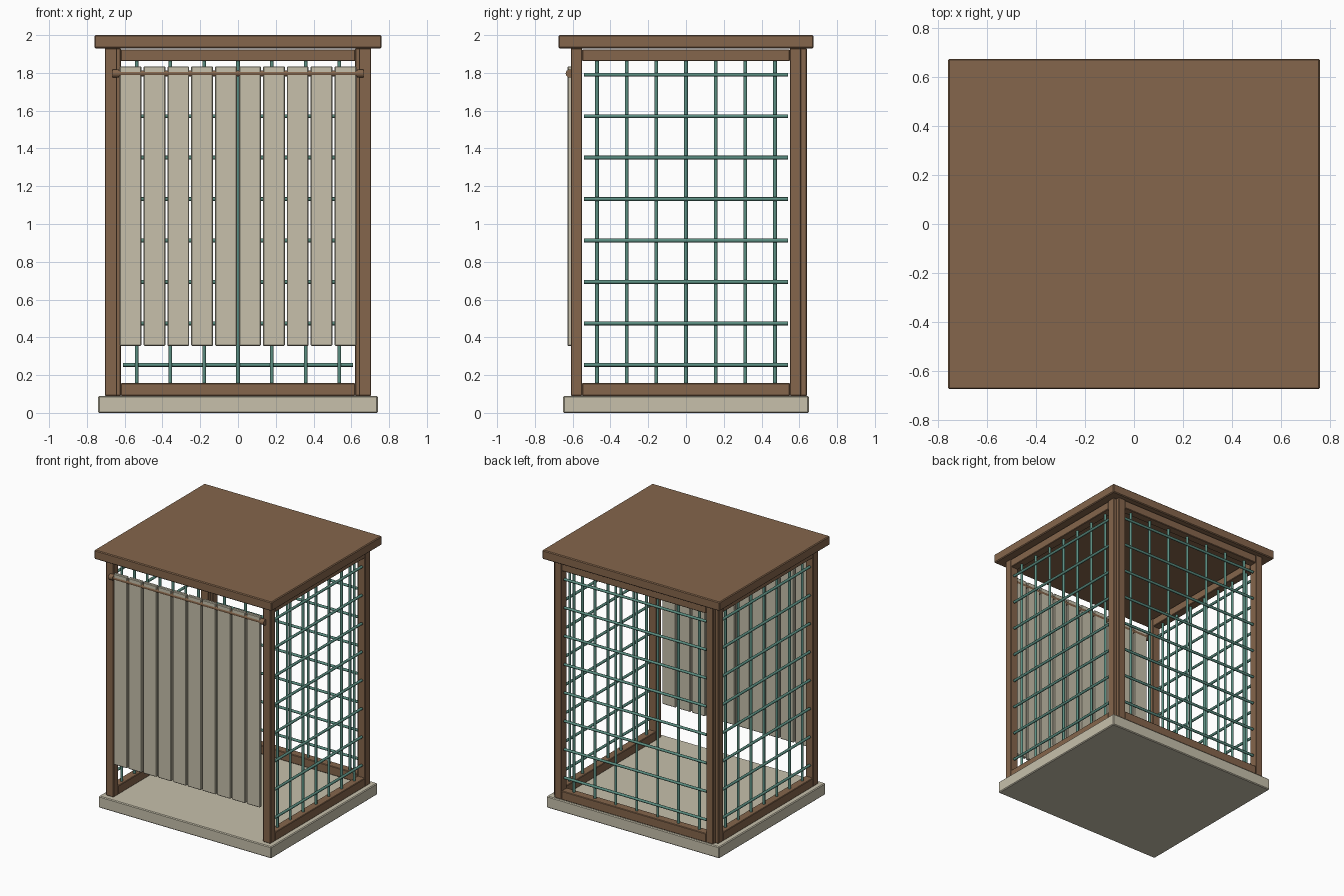
import bpy, math
from mathutils import Vector

cube = bpy.data.objects.get("Cube")
if cube:
    bpy.data.objects.remove(cube, do_unlink=True)


def material(name, rgb):
    m = bpy.data.materials.new(name)
    m.use_nodes = True
    m.diffuse_color = (*rgb, 1)
    bsdf = m.node_tree.nodes["Principled BSDF"]
    bsdf.inputs["Base Color"].default_value = (*rgb, 1)
    bsdf.inputs["Roughness"].default_value = 0.8
    return m


WOOD = material("brown wood", (0.235, 0.133, 0.072))
CREAM = material("cream", (0.57, 0.53, 0.41))
TEAL = material("teal", (0.105, 0.27, 0.22))


def finish(name, mat):
    ob = bpy.context.object
    ob.name = name
    ob.data.materials.append(mat)
    return ob


def box(name, lo, hi, mat, bevel=0.004):
    """Bevelled box between two opposite corners."""
    lo, hi = Vector(lo), Vector(hi)
    bpy.ops.mesh.primitive_cube_add(size=1, location=(lo + hi) / 2)
    ob = finish(name, mat)
    ob.data.transform(ob.matrix_world.to_3x3().to_4x4())
    for v in ob.data.vertices:
        v.co = Vector(a * b for a, b in zip(v.co, hi - lo))
    mod = ob.modifiers.new("soft edges", "BEVEL")
    mod.width = bevel
    mod.segments = 1
    return ob


def rod(name, start, end, radius, mat, sides=10):
    """Round bar from start to end."""
    start, end = Vector(start), Vector(end)
    d = end - start
    bpy.ops.mesh.primitive_cylinder_add(
        vertices=sides, radius=radius, depth=d.length,
        location=(start + end) / 2,
        rotation=d.to_track_quat("Z", "Y").to_euler())
    bpy.ops.object.shade_smooth_by_angle(angle=math.radians(40))
    return finish(name, mat)


FLOOR, EAVE = 0.09, 1.93
RAIL = 0.068          # rail height
POST = 0.06           # post width

# Base slab and flat roof
box("base_slab", (-0.74, -0.65, 0), (0.74, 0.65, FLOOR), CREAM, 0.006)
box("roof", (-0.76, -0.675, EAVE), (0.76, 0.675, 2), WOOD, 0.006)


def trellis_panel(name, half, inner, outer, place, spacing):
    """Framed trellis; place(u, d, z) maps along, depth and height to xyz."""
    def panel_box(part, u0, u1, z0, z1):
        a, b = Vector(place(u0, inner, z0)), Vector(place(u1, outer, z1))
        lo = [min(p) for p in zip(a, b)]
        hi = [max(p) for p in zip(a, b)]
        box(f"{name}_{part}", lo, hi, WOOD)

    clear = half - POST
    for side, s in (("a", -1), ("b", 1)):
        panel_box("post_" + side, s * clear, s * half, FLOOR, EAVE)
    panel_box("bottom_rail", -clear, clear, FLOOR, FLOOR + RAIL)
    panel_box("top_rail", -clear, clear, EAVE - RAIL, EAVE - 0.005)

    mid = (inner + outer) / 2
    for i in range(-3, 4):
        u = i * spacing
        rod(f"{name}_upright_bar", place(u, mid - 0.005, FLOOR + RAIL - 0.01),
            place(u, mid - 0.005, EAVE - RAIL + 0.01), 0.01, TEAL)
    for i in range(8):
        z = 0.254 + i * 0.2195
        rod(f"{name}_cross_bar", place(-clear + 0.01, mid + 0.009, z),
            place(clear - 0.01, mid + 0.009, z), 0.01, TEAL)


# Side and back trellis walls
trellis_panel("left_panel", 0.61, 0.64, 0.705, lambda u, d, z: (d, u, z), 0.157)
trellis_panel("right_panel", 0.61, 0.64, 0.705, lambda u, d, z: (-d, u, z), 0.157)
trellis_panel("back_panel", 0.68, 0.575, 0.64, lambda u, d, z: (u, d, z), 0.179)

# Curtain rod with end caps
ROD_Y, ROD_Z = -0.615, 1.797
rod("curtain_rod", (-0.64, ROD_Y, ROD_Z), (0.64, ROD_Y, ROD_Z), 0.016, WOOD, 16)
for s in (-1, 1):
    rod("rod_end_cap", (s * 0.63, ROD_Y, ROD_Z), (s * 0.665, ROD_Y, ROD_Z), 0.022, WOOD, 16)

# Hanging curtain strips
for i in range(10):
    x = (i - 4.5) * 0.1265
    box("curtain_strip", (x - 0.058, -0.628, 0.355), (x + 0.058, -0.602, 1.835), CREAM, 0.005)
